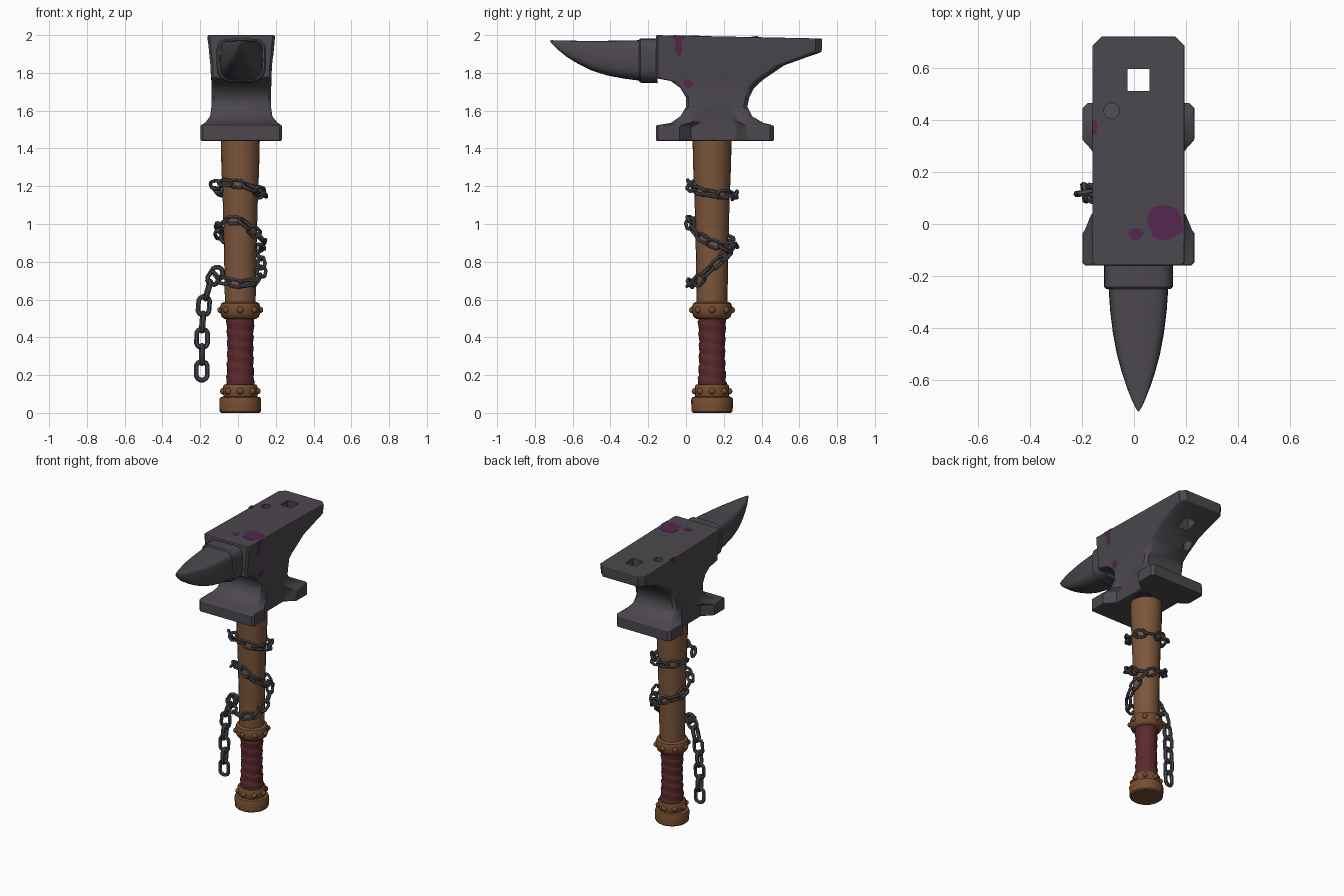
import bpy, bmesh, math, random
from mathutils import Vector, Matrix

if "Cube" in bpy.data.objects:
    bpy.data.objects.remove(bpy.data.objects["Cube"])
random.seed(4)
CX, CY = 0.012, 0.138          # handle axis
AX = 0.017                     # anvil centre line


def material(name, rgb):
    m = bpy.data.materials.new(name)
    m.use_nodes = True
    m.diffuse_color = (*rgb, 1)
    m.node_tree.nodes["Principled BSDF"].inputs["Base Color"].default_value = (*rgb, 1)
    return m


IRON = material("dark iron", (0.072, 0.064, 0.076))
CHAIN = material("chain steel", (0.066, 0.067, 0.08))
WOOD = material("brown wood", (0.2, 0.092, 0.043))
BRONZE = material("bronze", (0.18, 0.075, 0.03))
LEATHER = material("red leather", (0.105, 0.023, 0.026))
STAIN = material("purple stain", (0.09, 0.02, 0.075))


def activate(ob):
    bpy.ops.object.select_all(action="DESELECT")
    ob.select_set(True)
    bpy.context.view_layer.objects.active = ob


def finish(bm, name, mat, angle=40):
    bmesh.ops.recalc_face_normals(bm, faces=bm.faces)
    me = bpy.data.meshes.new(name)
    bm.to_mesh(me)
    bm.free()
    me.materials.append(mat)
    ob = bpy.data.objects.new(name, me)
    bpy.context.collection.objects.link(ob)
    activate(ob)
    bpy.ops.object.shade_smooth_by_angle(angle=math.radians(angle))
    return ob


def loft(name, rings, mat, angle=40):
    """Skin a stack of equal rings and cap both ends."""
    bm = bmesh.new()
    vs = [[bm.verts.new(p) for p in r] for r in rings]
    n = len(rings[0])
    for a, b in zip(vs, vs[1:]):
        for i in range(n):
            bm.faces.new((a[i], a[(i + 1) % n], b[(i + 1) % n], b[i]))
    bm.faces.new(vs[0][::-1])
    bm.faces.new(vs[-1])
    return finish(bm, name, mat, angle)


def lathe(name, profile, mat, sides=20, bump=lambda a, z: 0):
    rings = []
    for r, z in profile:
        ring = []
        for i in range(sides):
            a = math.tau * i / sides
            q = r + bump(a, z)
            ring.append((CX + q * math.cos(a), CY + q * math.sin(a), z))
        rings.append(ring)
    return loft(name, rings, mat)


def apply(ob, kind, **settings):
    mod = ob.modifiers.new(kind, kind)
    for k, v in settings.items():
        setattr(mod, k, v)
    activate(ob)
    bpy.ops.object.modifier_apply(modifier=mod.name)


# Anvil body: height, front y, back y, half width
LEVELS = [(1.44, -.16, .465, .215), (1.522, -.16, .465, .215), (1.535, -.08, .41, .192),
          (1.57, -.03, .35, .165), (1.62, 0, .325, .158), (1.67, 0, .335, .157),
          (1.72, -.03, .36, .157), (1.757, -.08, .4, .158), (1.772, -.16, .42, .16),
          (1.84, -.16, .52, .163), (1.887, -.16, .65, .168), (1.91, -.16, .718, .17),
          (1.95, -.16, .72, .174), (2.0, -.16, .72, .178)]


def body_ring(z, y0, y1, h):
    w = .152 if z < 1.6 else h        # waisted sides between the feet
    c = .02 if z < 1.7 else .035
    at = lambda f: y0 + f * (y1 - y0)
    half = [(h - .012, y0), (h, y0 + .012), (h, at(.2)), (w, at(.3)), (w, at(.69)),
            (h, at(.77)), (h, y1 - c), (h - c, y1)]
    ring = half + [(-x, y) for x, y in reversed(half)]
    drop = .018 if z == 2.0 else 0
    return [(AX + x, y, z - drop * (y + .16) / .88) for x, y in ring]


body = loft("anvil_body", [body_ring(*l) for l in LEVELS], IRON)
apply(body, "BEVEL", width=.007, segments=2, limit_method="ANGLE", angle_limit=math.radians(50))

# Square and round holes through the heel
for sides, radius, turn, x, y in ((4, .06, math.pi / 4, .0175, .553), (16, .03, 0, -.086, .435)):
    bpy.ops.mesh.primitive_cylinder_add(vertices=sides, radius=radius, depth=.36,
                                        location=(x, y, 1.9), rotation=(0, 0, turn))
    cutter = bpy.context.object
    cutter.name, cutter.hide_render = "hole_cutter", True
    apply(body, "BOOLEAN", object=cutter, operation="DIFFERENCE", solver="EXACT")
    bpy.data.objects.remove(cutter)
activate(body)
bpy.ops.object.shade_smooth_by_angle(angle=math.radians(40))


def horn_ring(y, half, low, high, n=24):
    """Nearly square on top, rounded underneath."""
    ring = []
    for i in range(n):
        a = math.tau * i / n
        c, s = math.cos(a), math.sin(a)
        e = .4 if s > 0 else .62
        ring.append((AX + half * math.copysign(abs(c) ** e, c), y,
                     (low + high) / 2 + (high - low) / 2 * math.copysign(abs(s) ** e, s)))
    return ring


loft("horn_collar", [horn_ring(-.15, .132, 1.745, 1.982), horn_ring(-.242, .132, 1.748, 1.982),
                     horn_ring(-.25, .124, 1.756, 1.975)], IRON)
loft("horn", [horn_ring(*r) for r in (
    (-.24, .115, 1.758, 1.973), (-.33, .109, 1.77, 1.972), (-.42, .098, 1.787, 1.97),
    (-.5, .083, 1.813, 1.97), (-.57, .064, 1.847, 1.97), (-.63, .044, 1.884, 1.971),
    (-.68, .024, 1.924, 1.972), (-.71, .009, 1.955, 1.973), (-.72, .002, 1.967, 1.972))], IRON, 50)


# Stains: thin plates that hug the anvil surface
def half_width(z):
    for a, b in zip(LEVELS, LEVELS[1:]):
        if z <= b[0]:
            return a[3] + (b[3] - a[3]) * (z - a[0]) / (b[0] - a[0])
    return LEVELS[-1][3]


def blob(u, v, ru, rv, n=16):
    out = []
    for i in range(n):
        a, k = math.tau * i / n, random.uniform(.82, 1.05)
        out.append((u + ru * k * math.cos(a), v + rv * k * math.sin(a)))
    return out


def stain(name, outline, place):
    loft(name, [[place(u, v, d) for u, v in outline] for d in (-.005, .0015)], STAIN)


def on_top(u, v, d):
    return (u, v, 2 - .018 * (v + .16) / .88 + d)


def on_side(s):
    return lambda u, v, d: (AX + s * (half_width(v) + d), u, v)


stain("top_stain_large", blob(.122, .005, .073, .078), on_top)
stain("top_stain_small", blob(.008, -.038, .03, .025), on_top)
stain("edge_stain_top", blob(-.15, .37, .009, .03), on_top)
stain("edge_stain_side", blob(.37, 1.978, .03, .018), on_side(-1))
stain("side_drip", [(-.075, 1.996), (-.06, 1.975), (-.053, 1.95), (-.06, 1.92), (-.045, 1.892),
                    (-.03, 1.892), (-.018, 1.92), (-.027, 1.95), (-.015, 1.975), (.005, 1.996)],
      on_side(1))
stain("side_spot", blob(.012, 1.742, .027, .025), on_side(1))
stain("underside_stain", blob(.09, .2, .06, .06), lambda u, v, d: (u, v, 1.44 - d))

# Handle, wrapped grip, bands and pommel
lathe("handle", [(.08, .5), (.082, .62), (.086, .85), (.092, 1.1), (.1, 1.3), (.104, 1.47)], WOOD)
grip = [(.069 + .008 * abs(i / 20 - 1) ** 2, .14 + .0095 * i) for i in range(40)]
lathe("grip", grip, LEATHER, 20, lambda a, z: .007 * ((z * 17 + a / math.tau) % 1) - .004)
lathe("upper_band", [(.085, .498), (.098, .508), (.106, .53), (.107, .56), (.1, .58), (.085, .588)], BRONZE)
lathe("lower_band", [(.085, .08), (.09, .09), (.091, .14), (.085, .149), (.06, .152)], BRONZE)
lathe("pommel", [(.1, 0), (.109, .008), (.111, .07), (.106, .082), (.085, .088)], BRONZE)

bm = bmesh.new()
for z, r, count in ((.545, .104, 8), (.115, .09, 8)):
    for i in range(count):
        a = math.tau * i / count
        bmesh.ops.create_icosphere(bm, subdivisions=2, radius=.018, matrix=Matrix.Translation(
            (CX + r * math.cos(a), CY + r * math.sin(a), z)))
finish(bm, "rivets", BRONZE, 60)


# Chains: oval links strung along a path, turned alternately
def add_link(bm, pos, tangent, normal, roll, scale):
    t = tangent.normalized()
    n = (normal - t * normal.dot(t)).normalized()
    frame = Matrix((t, n.cross(t), n)).transposed().to_4x4()
    mat = Matrix.Translation(pos) @ frame @ Matrix.Rotation(roll, 4, "X") @ Matrix.Scale(scale, 4)
    major, minor = 12, 6
    grid = []
    for i in range(major):
        a = math.tau * (i + .5) / major
        row = []
        for j in range(minor):
            b = math.tau * j / minor
            q = .031 + .013 * math.cos(b)
            x = q * math.cos(a) + math.copysign(.02, math.cos(a))
            row.append(bm.verts.new(mat @ Vector((x, q * math.sin(a), .013 * math.sin(b)))))
        grid.append(row)
    for i in range(major):
        for j in range(minor):
            k, l = (i + 1) % major, (j + 1) % minor
            bm.faces.new((grid[i][j], grid[k][j], grid[k][l], grid[i][l]))


def string_links(bm, path, pitch, scale, tilt, normal=None):
    travelled, target, count = 0, pitch / 2, 0
    for a, b in zip(path, path[1:]):
        step = (b - a).length
        while travelled + step >= target:
            p = a.lerp(b, (target - travelled) / step)
            out = normal or Vector((p.x - CX, p.y - CY, 0))
            add_link(bm, p, b - a, out, tilt + (count % 2) * math.pi / 2, scale)
            target, count = target + pitch, count + 1
        travelled += step


def coil(keys):
    """Path around the handle from (degrees, height, radius) keys."""
    path = []
    for (a0, z0, r0), (a1, z1, r1) in zip(keys, keys[1:]):
        for i in range(12):
            f = i / 12
            a, r = math.radians(a0 + (a1 - a0) * f), r0 + (r1 - r0) * f
            z = z0 + (z1 - z0) * f
            path.append(Vector((CX + r * math.cos(a), CY + r * math.sin(a), z)))
    return path


bm = bmesh.new()
string_links(bm, coil([(185, .74, .14), (225, .7, .125), (270, .68, .115), (320, .7, .115),
                       (360, .77, .115), (410, .86, .115), (450, .89, .115), (500, .92, .115),
                       (540, .97, .115), (590, 1.02, .118), (630, 1.02, .118), (675, .95, .12),
                       (715, .9, .12), (760, .87, .12)]), .068, .76, .6)
finish(bm, "wrapped_chain", CHAIN)

bm = bmesh.new()
string_links(bm, coil([(190, 1.2, .15), (225, 1.22, .125), (270, 1.21, .115), (315, 1.18, .12),
                       (360, 1.16, .12), (450, 1.15, .12), (545, 1.18, .13)]), .068, .76, .6)
finish(bm, "upper_chain_loop", CHAIN)

bm = bmesh.new()
hang = [(-.192, .12, .18), (-.19, .12, .45), (-.18, .12, .58), (-.15, .115, .68), (-.1, .11, .76)]
string_links(bm, [Vector(p) for p in hang], .086, .98, 0.15, Vector((0, -1, 0)))
finish(bm, "hanging_chain", CHAIN)
